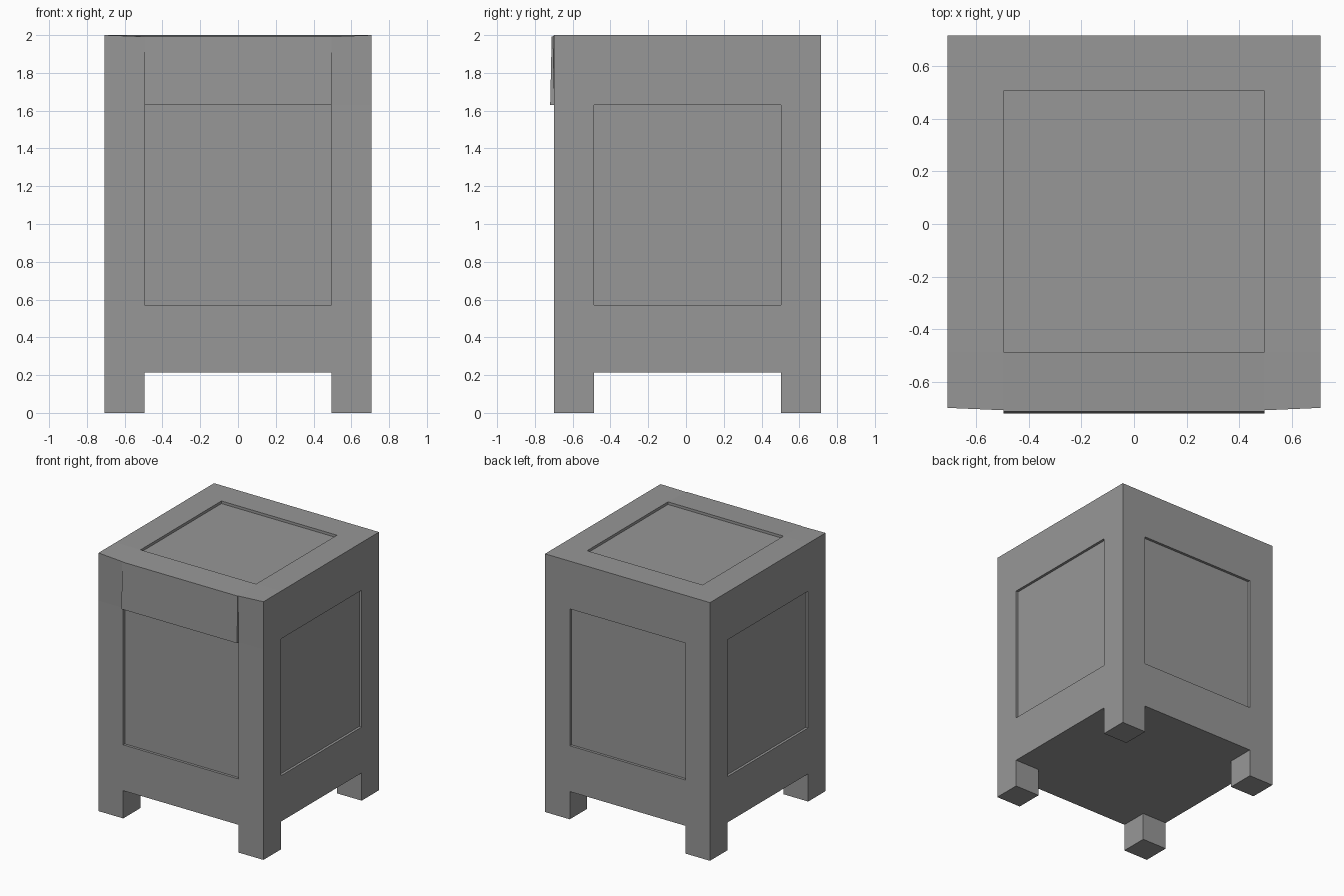
import bpy
import bmesh
from mathutils import Vector

if "Cube" in bpy.data.objects:
    bpy.data.objects.remove(bpy.data.objects["Cube"], do_unlink=True)

HALF, INNER = 0.707, 0.495      # outer half width, frame opening half width
MID_Y = 0.009                   # centre of the cabinet in depth
FLOOR, LOW, HIGH, TOP = 0.215, 0.57, 1.63, 2.0
DEPTH = 0.02                    # panel recess

grey = bpy.data.materials.new("grey")
grey.use_nodes = True
colour = (0.31, 0.31, 0.31, 1)
grey.diffuse_color = colour
grey.node_tree.nodes["Principled BSDF"].inputs["Base Color"].default_value = colour


def pick(bm, direction, centre):
    """Faces looking along direction whose middle is near centre."""
    return [f for f in bm.faces if f.normal.dot(Vector(direction)) > 0.9
            and (f.calc_center_median() - Vector(centre)).length < 0.05]


# Cabinet block, divided into frame and panel cells
bm = bmesh.new()
bmesh.ops.create_cube(bm, size=1)
for v in bm.verts:
    v.co = (v.co.x * 2 * HALF, v.co.y * 2 * HALF + MID_Y,
            FLOOR + (v.co.z + 0.5) * (TOP - FLOOR))
cuts = [((1, 0, 0), (s * INNER, 0, 0)) for s in (-1, 1)]
cuts += [((0, 1, 0), (0, MID_Y + s * INNER, 0)) for s in (-1, 1)]
cuts += [((0, 0, 1), (0, 0, z)) for z in (LOW, HIGH)]
for normal, point in cuts:
    bmesh.ops.bisect_plane(bm, geom=bm.verts[:] + bm.edges[:] + bm.faces[:],
                           plane_co=point, plane_no=normal)
bm.normal_update()

# Legs pulled down from the four bottom corners
edge = (HALF + INNER) / 2
corners = [f for sx in (-1, 1) for sy in (-1, 1)
           for f in pick(bm, (0, 0, -1), (sx * edge, MID_Y + sy * edge, FLOOR))]
for f in bmesh.ops.extrude_discrete_faces(bm, faces=corners)["faces"]:
    for v in f.verts:
        v.co.z = 0

# Recessed panels on the four sides and the top
middle = (LOW + HIGH) / 2
panels = [((0, -1, 0), (0, MID_Y - HALF, middle)), ((0, 1, 0), (0, MID_Y + HALF, middle)),
          ((-1, 0, 0), (-HALF, MID_Y, middle)), ((1, 0, 0), (HALF, MID_Y, middle)),
          ((0, 0, 1), (0, MID_Y, TOP))]
bm.normal_update()
for direction, centre in panels:
    faces = pick(bm, direction, centre)
    for f in bmesh.ops.extrude_discrete_faces(bm, faces=faces)["faces"]:
        for v in f.verts:
            v.co -= Vector(direction) * DEPTH

# Front flap, with the top front edge bowed slightly outward
bm.normal_update()
flap = pick(bm, (0, -1, 0), (0, MID_Y - HALF, (HIGH + TOP) / 2))
for v in flap[0].verts:
    if v.co.z > HIGH + 0.1:
        v.co += Vector((0, -0.009, -0.008))
for f in bmesh.ops.extrude_discrete_faces(bm, faces=flap)["faces"]:
    for v in f.verts:
        v.co.y -= 0.004 if v.co.z > HIGH + 0.1 else 0.021

bmesh.ops.recalc_face_normals(bm, faces=bm.faces[:])
mesh = bpy.data.meshes.new("cabinet")
bm.to_mesh(mesh)
bm.free()
mesh.materials.append(grey)
cabinet = bpy.data.objects.new("cabinet", mesh)
bpy.context.collection.objects.link(cabinet)
